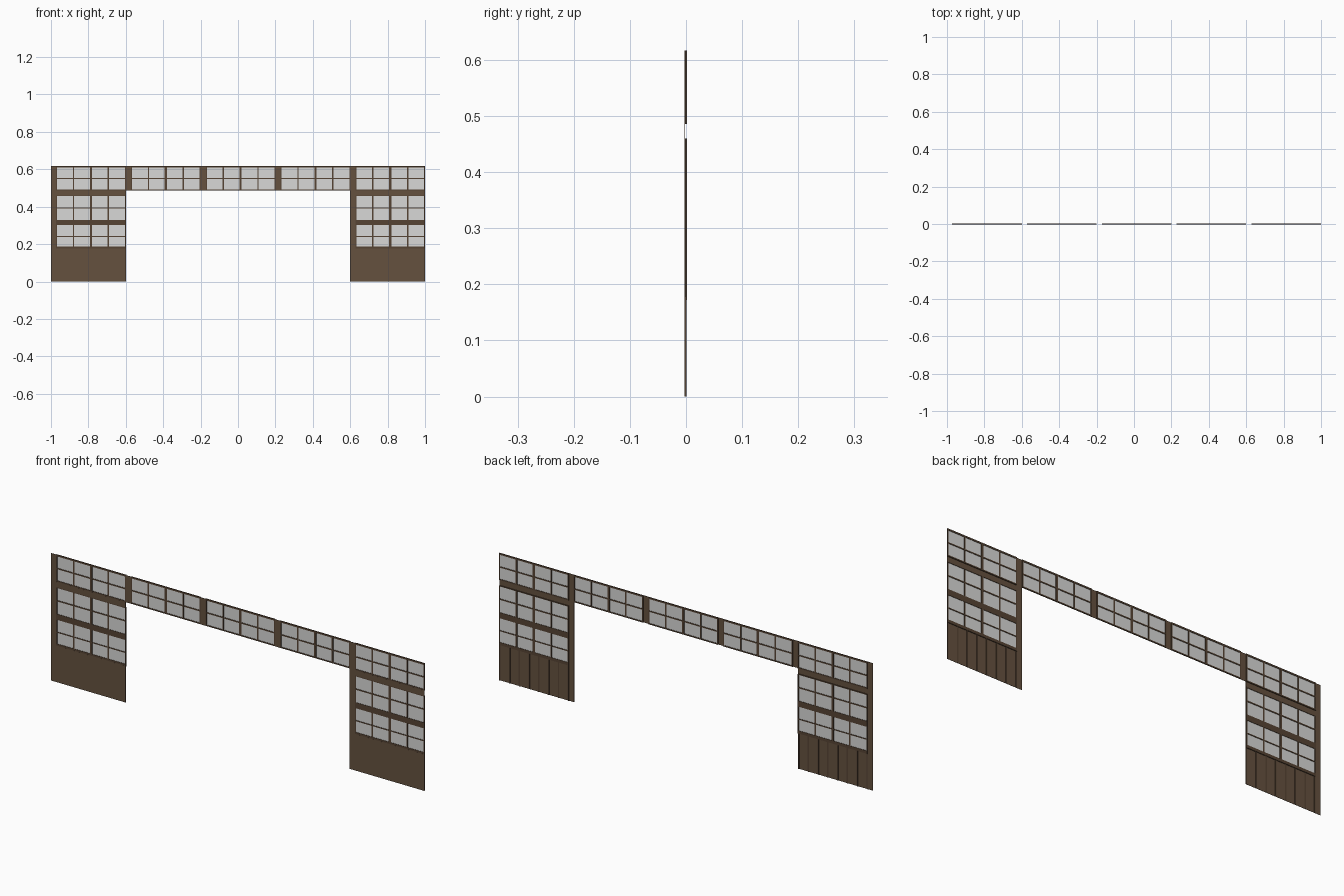
import bpy, bmesh

if "Cube" in bpy.data.objects:
    bpy.data.objects.remove(bpy.data.objects["Cube"])

def material(name, rgb):
    m = bpy.data.materials.new(name)
    lin = [((c / 255 + 0.055) / 1.055) ** 2.4 for c in rgb]
    m.diffuse_color = (*lin, 1)
    m.use_nodes = True
    m.node_tree.nodes["Principled BSDF"].inputs["Base Color"].default_value = m.diffuse_color
    return m

WOOD = material("brown wood", (101, 81, 63))
TRIM = material("dark brown trim", (86, 68, 52))
PAPER = material("pale window pane", (216, 216, 215))

def boxes(name, mat, items):
    """One object made of boxes given as (x0, x1, y0, y1, z0, z1)."""
    bm = bmesh.new()
    for x0, x1, y0, y1, z0, z1 in items:
        r = bmesh.ops.create_cube(bm, size=1)
        for v in r["verts"]:
            v.co = ((x0, x1)[v.co.x > 0], (y0, y1)[v.co.y > 0], (z0, z1)[v.co.z > 0])
    me = bpy.data.meshes.new(name)
    bm.to_mesh(me)
    bm.free()
    me.materials.append(mat)
    ob = bpy.data.objects.new(name, me)
    bpy.context.collection.objects.link(ob)
    return ob

BAY, POST, TOP = 0.4, 0.028, 0.617
SILL, HEAD, TRANSOM = 0.172, 0.460, 0.486
WALL = (-0.0023, -0.0015)     # thin wall sheet
FRAME = (-0.0021, 0.0022)     # deeper window bars
PANE = (-0.0004, 0.0004)

def window(name, x0, x1, z0, z1, rails):
    """Framed window: outer frame, three mullions, given rails, one pane sheet."""
    bars = [(x0, x0 + 0.005, *FRAME, z0, z1), (x1 - 0.005, x1, *FRAME, z0, z1)]
    for k in (1, 2, 3):
        c = x0 + (x1 - x0) * k / 4
        h = 0.006 if k == 2 else 0.0035
        bars.append((c - h, c + h, *FRAME, z0, z1))
    for a, b in rails:
        bars.append((x0, x1, *FRAME, a, b))
    boxes(name + "_frame", TRIM, bars)
    boxes(name + "_pane", PAPER, [(x0 + 0.002, x1 - 0.002, *PANE, z0 + 0.002, z1 - 0.002)])

for i in range(5):
    x = -1 + BAY * i
    side = i in (0, 4)
    w0, w1 = x + POST, x + BAY
    # post on the left of every bay
    boxes(f"post_{i}", WOOD, [(x, w0, *WALL, 0 if side else TRANSOM, TOP)])
    # transom window along the top
    window(f"transom_window_{i}", w0, w1, TRANSOM, TOP,
           [(TRANSOM, 0.492), (0.547, 0.553), (0.609, TOP)])
    if side:
        # tall window, cross rail and boarded lower panel
        window(f"side_window_{i}", w0, w1, SILL, HEAD,
               [(SILL, 0.186), (0.239, 0.244), (0.302, 0.330), (0.391, 0.397), (0.456, HEAD)])
        boxes(f"cross_rail_{i}", WOOD, [(w0, w1, *WALL, HEAD, TRANSOM)])
        boxes(f"lower_panel_{i}", WOOD, [(w0, w1, *WALL, 0, SILL + 0.005)])
        step = (w1 - w0 - 0.006) / 7
        boxes(f"back_battens_{i}", TRIM,
              [(w0 + k * step, w0 + k * step + 0.006, -0.0015, 0.0008, 0, SILL) for k in range(8)])
